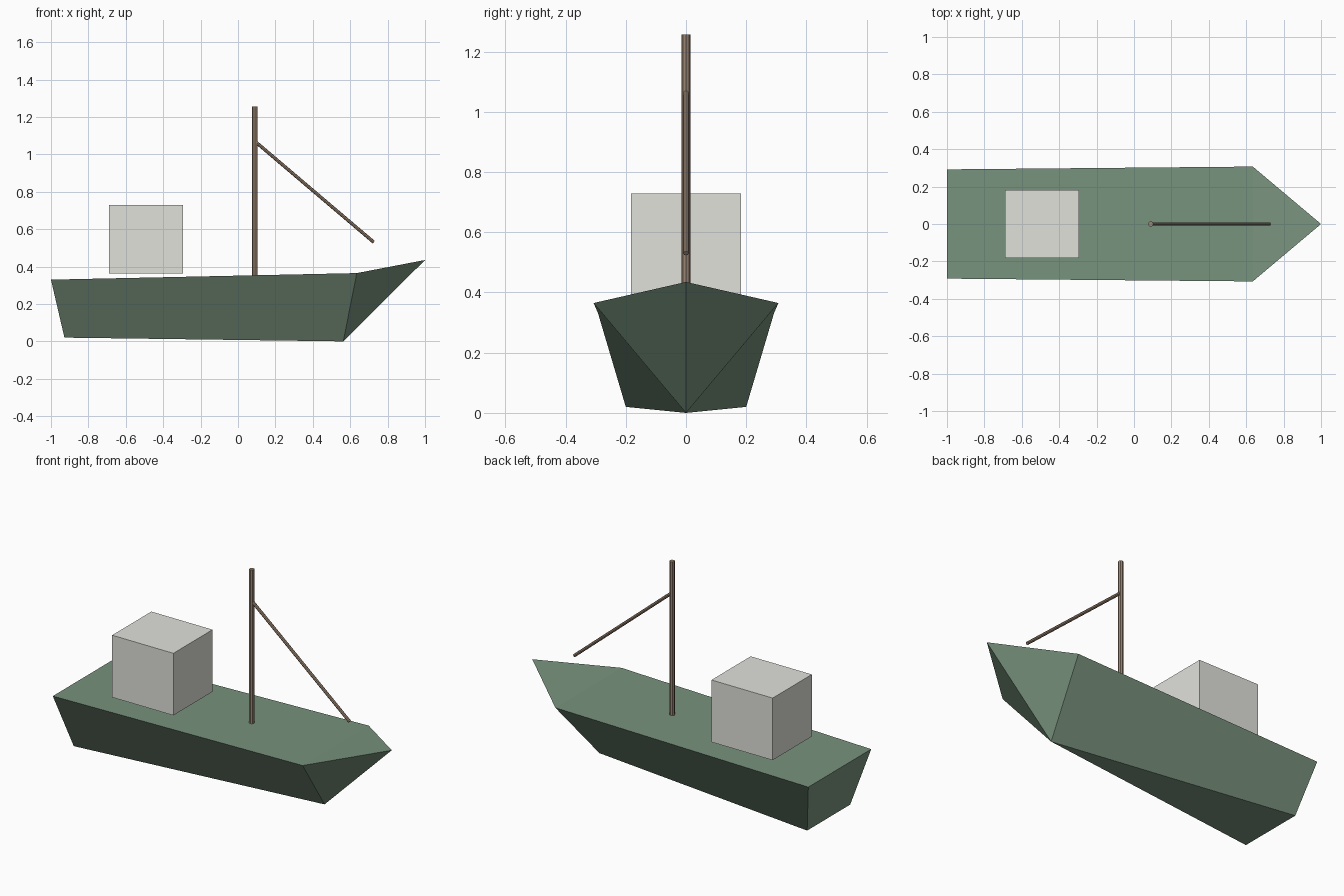
import bpy
import bmesh
from mathutils import Vector

default = bpy.data.objects.get("Cube")
if default:
    bpy.data.objects.remove(default, do_unlink=True)


def material(name, rgb):
    mat = bpy.data.materials.new(name)
    mat.use_nodes = True
    colour = (*rgb, 1)
    mat.diffuse_color = colour
    mat.node_tree.nodes["Principled BSDF"].inputs["Base Color"].default_value = colour
    return mat


def add_object(name, bm, mat):
    bmesh.ops.recalc_face_normals(bm, faces=bm.faces)
    mesh = bpy.data.meshes.new(name)
    bm.to_mesh(mesh)
    bm.free()
    mesh.materials.append(mat)
    obj = bpy.data.objects.new(name, mesh)
    bpy.context.collection.objects.link(obj)
    return obj


def pole(name, start, end, radius, mat):
    start, end = Vector(start), Vector(end)
    axis = end - start
    bm = bmesh.new()
    bmesh.ops.create_cone(bm, cap_ends=True, segments=8, radius1=radius,
                          radius2=radius, depth=axis.length)
    obj = add_object(name, bm, mat)
    obj.location = (start + end) / 2
    obj.rotation_mode = "QUATERNION"
    obj.rotation_quaternion = axis.to_track_quat("Z", "Y")
    return obj


green = material("hull green", (0.19, 0.29, 0.205))
grey = material("cabin grey", (0.75, 0.75, 0.71))
brown = material("mast brown", (0.33, 0.235, 0.165))

# Hull: mirrored stern and shoulder points meeting at the keel and bow
bm = bmesh.new()
keel = bm.verts.new((0.563, 0, 0))
bow = bm.verts.new((1, 0, 0.435))
rims = []
for side in (-1, 1):
    rim = [bm.verts.new((x, side * y, z)) for x, y, z in
           ((-0.928, 0.2, 0.02), (-1, 0.292, 0.33), (0.635, 0.307, 0.365))]
    low, stern, shoulder = rim
    # Starting at the keel folds each side inwards from keel to stern
    bm.faces.new((keel, shoulder, stern, low))
    bm.faces.new((keel, bow, shoulder))
    rims.append(rim)
(low_r, stern_r, shoulder_r), (low_l, stern_l, shoulder_l) = rims
bm.faces.new((low_r, low_l, keel))
bm.faces.new((low_r, stern_r, stern_l, low_l))
bm.faces.new((stern_r, shoulder_r, shoulder_l, stern_l))
bm.faces.new((shoulder_r, bow, shoulder_l))
add_object("hull", bm, green)

# Cabin box
bm = bmesh.new()
bmesh.ops.create_cube(bm, size=1)
bmesh.ops.scale(bm, vec=(0.398, 0.364, 0.365), verts=bm.verts)
bmesh.ops.translate(bm, vec=(-0.492, 0, 0.546), verts=bm.verts)
add_object("cabin", bm, grey)

# Mast and its slanted boom
pole("mast", (0.09, 0, 0.34), (0.09, 0, 1.257), 0.0145, brown)
pole("boom", (0.09, 0, 1.07), (0.726, 0, 0.53), 0.009, brown)
